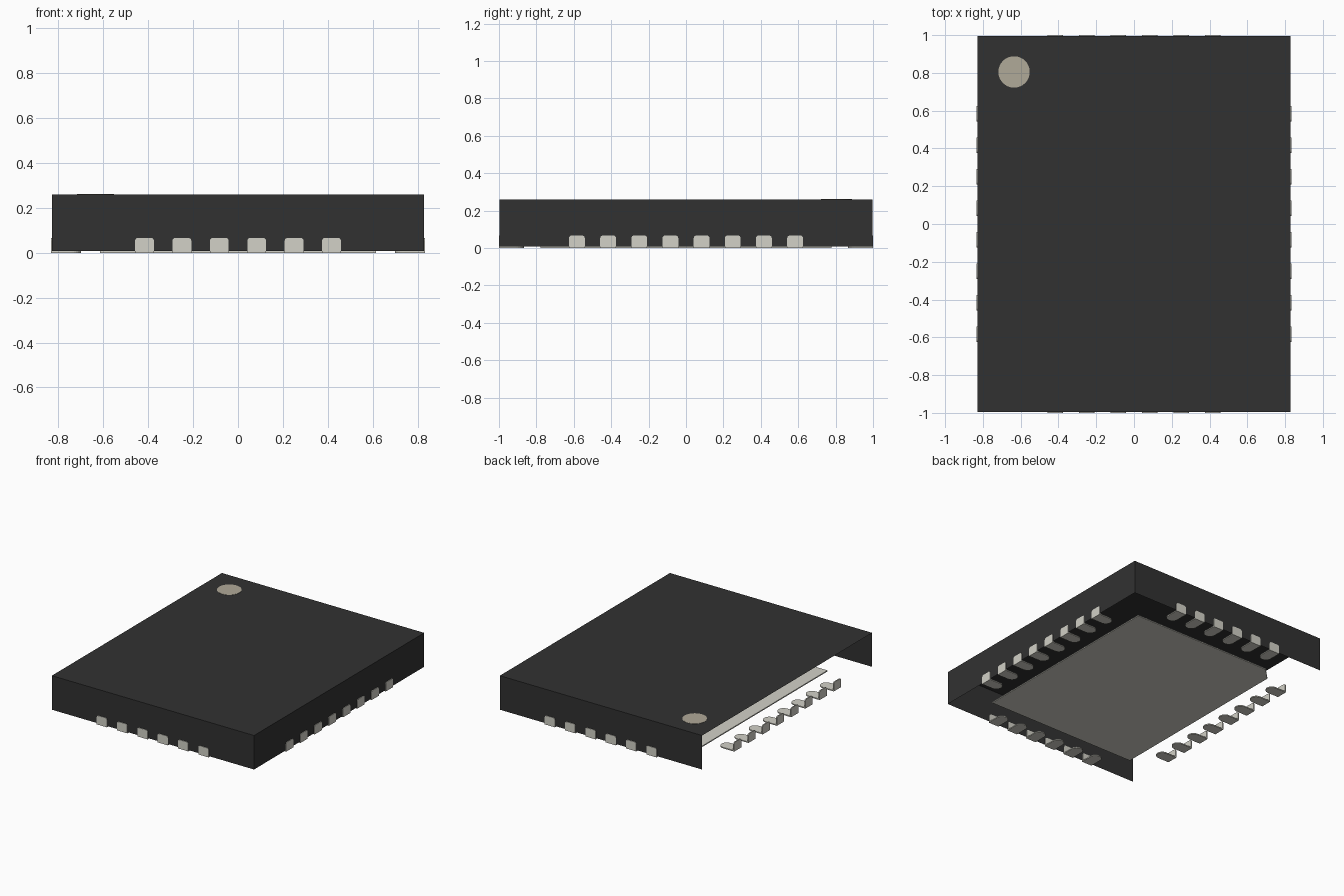
import bpy, bmesh, math
from mathutils import Matrix, Vector

cube = bpy.data.objects.get("Cube")
if cube:
    bpy.data.objects.remove(cube, do_unlink=True)

HALF_X, HALF_Y = 0.833, 1.0      # outer faces of the pins
OUT = 0.004                      # how far the pins stand out of the body
BASE, TOP = 0.008, 0.26          # body bottom and top
SHEET = 0.008                    # metal thickness
PITCH, PIN_W, PIN_H, PIN_L = 1 / 6, 0.084, 0.067, 0.133


def material(name, rgb):
    m = bpy.data.materials.new(name)
    m.use_nodes = True
    m.diffuse_color = (*rgb, 1)
    m.node_tree.nodes["Principled BSDF"].inputs["Base Color"].default_value = (*rgb, 1)
    return m


BLACK = material("black_plastic", (0.031, 0.031, 0.031))
METAL = material("grey_metal", (0.645, 0.638, 0.572))
TAN = material("light_brown_mark", (0.435, 0.398, 0.316))


def make_mesh(name, bm, mat):
    bmesh.ops.recalc_face_normals(bm, faces=bm.faces)
    mesh = bpy.data.meshes.new(name)
    bm.to_mesh(mesh)
    bm.free()
    mesh.materials.append(mat)
    return mesh


def add_object(name, mesh):
    ob = bpy.data.objects.new(name, mesh)
    bpy.context.collection.objects.link(ob)
    return ob


def prism(bm, points, depth):
    """Extrude a flat outline along a depth vector."""
    face = bm.faces.new([bm.verts.new(p) for p in points])
    new = bmesh.ops.extrude_face_region(bm, geom=[face], use_keep_orig=True)["geom"]
    bmesh.ops.translate(bm, vec=Vector(depth),
                        verts=[g for g in new if isinstance(g, bmesh.types.BMVert)])


def arc(cx, cy, r, a0, a1, n):
    return [(cx + r * math.cos(math.radians(a0 + (a1 - a0) * i / n)),
             cy + r * math.sin(math.radians(a0 + (a1 - a0) * i / n))) for i in range(n + 1)]


# Body shell: thin walled, open underneath and along the -x side
bm = bmesh.new()
bmesh.ops.create_cube(bm, size=1)
for v in bm.verts:
    v.co = (v.co.x * 2 * (HALF_X - OUT), v.co.y * 2 * (HALF_Y - OUT),
            TOP if v.co.z > 0 else BASE)
bm.normal_update()
open_sides = [f for f in bm.faces if f.normal.z < -0.5 or f.normal.x < -0.5]
bmesh.ops.delete(bm, geom=open_sides, context='FACES')
mesh = bpy.data.meshes.new("body")
bm.to_mesh(mesh)
bm.free()
mesh.materials.append(BLACK)
add_object("body", mesh)

# Round corner mark on the top
bm = bmesh.new()
prism(bm, [(x, y, TOP) for x, y in arc(-0.635, 0.805, 0.083, 0, 354, 59)], (0, 0, 0.0015))
add_object("corner_mark", make_mesh("corner_mark", bm, TAN))

# Central pad with one clipped corner
bm = bmesh.new()
px, py, clip = 0.615, 0.778, 0.09
pad = [(-px, -py), (px, -py), (px, py), (-px + clip, py), (-px, py - clip)]
prism(bm, [(x, y, 0) for x, y in pad], (0, 0, SHEET))
add_object("centre_pad", make_mesh("centre_pad", bm, METAL))

# Pin: foot with a rounded inner end, and an upright with rounded top corners
bm = bmesh.new()
w, r = PIN_W / 2, 0.014
foot = [(w, 0), (-w, 0)] + arc(0, -PIN_L + w, w, 180, 360, 12)
prism(bm, [(x, y, 0) for x, y in foot], (0, 0, SHEET))
upright = ([(-w, SHEET), (w, SHEET)] + arc(w - r, PIN_H - r, r, 0, 90, 4)
           + arc(r - w, PIN_H - r, r, 90, 180, 4))
prism(bm, [(x, 0, z) for x, z in upright], (0, -SHEET, 0))
pin_mesh = make_mesh("pin", bm, METAL)

# Rows of pins on all four sides: name, count, distance from centre, turn
rows = [("back", 6, HALF_Y, 0), ("right", 8, HALF_X, 90),
        ("front", 6, HALF_Y, 180), ("left", 8, HALF_X, 270)]
for side, count, dist, turn in rows:
    for i in range(count):
        ob = add_object(f"{side}_pin_{i + 1}", pin_mesh)
        ob.matrix_world = (Matrix.Rotation(math.radians(turn), 4, 'Z')
                           @ Matrix.Translation(((i - (count - 1) / 2) * PITCH, dist, 0)))
